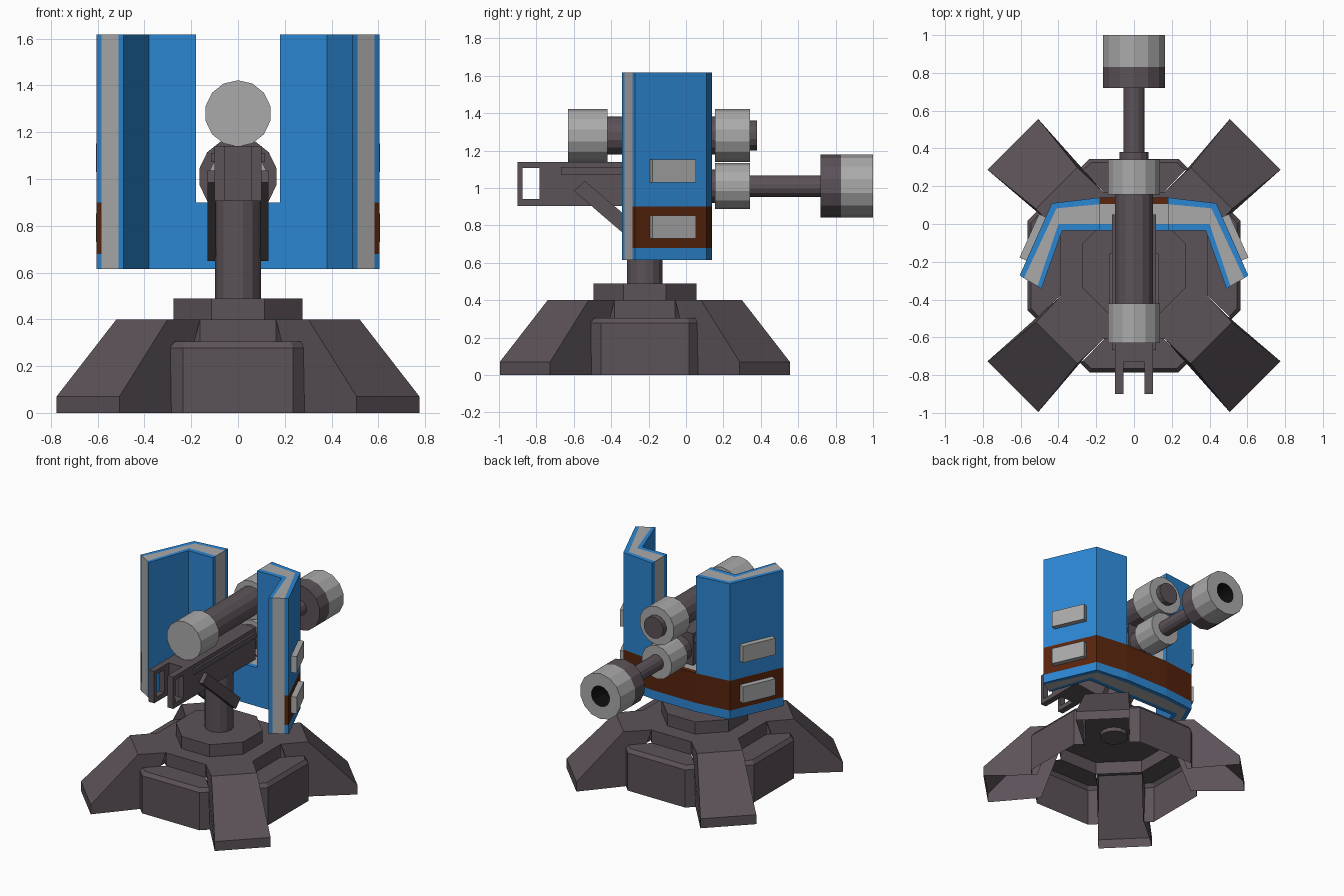
import bpy, bmesh, math
from mathutils import Matrix

if "Cube" in bpy.data.objects:
    bpy.data.objects.remove(bpy.data.objects["Cube"])


def material(name, rgb):
    m = bpy.data.materials.new(name)
    m.diffuse_color = (*rgb, 1)
    m.use_nodes = True
    m.node_tree.nodes["Principled BSDF"].inputs["Base Color"].default_value = m.diffuse_color
    return m


DARK = material("dark_metal", (0.105, 0.085, 0.098))
LIGHT = material("light_metal", (0.40, 0.40, 0.40))
BLUE = material("blue_paint", (0.025, 0.24, 0.65))
BROWN = material("brown_stripe", (0.10, 0.018, 0.004))
BLACK = material("bore_black", (0.005, 0.005, 0.005))
CY = -0.22  # y of the turning axis


def make(name, verts, faces, mat, recalc=True, weld=False):
    bm = bmesh.new()
    vs = [bm.verts.new(v) for v in verts]
    for f in faces:
        bm.faces.new([vs[i] for i in f])
    if weld:
        bmesh.ops.remove_doubles(bm, verts=bm.verts, dist=1e-5)
    if recalc:
        bmesh.ops.recalc_face_normals(bm, faces=bm.faces)
    me = bpy.data.meshes.new(name)
    bm.to_mesh(me)
    bm.free()
    me.materials.append(mat)
    ob = bpy.data.objects.new(name, me)
    bpy.context.collection.objects.link(ob)
    return ob


def prism(name, pts, lo, hi, mat, axis="z"):
    """Extrude a 2D outline along z (outline in xy) or x (outline in yz)."""
    n = len(pts)
    place = (lambda p, w: (p[0], p[1], w)) if axis == "z" else (lambda p, w: (w, p[0], p[1]))
    verts = [place(p, lo) for p in pts] + [place(p, hi) for p in pts]
    faces = [tuple(range(n))[::-1], tuple(range(n, 2 * n))]
    faces += [(i, (i + 1) % n, n + (i + 1) % n, n + i) for i in range(n)]
    return make(name, verts, faces, mat)


def rect(u0, u1, v0, v1):
    return [(u0, v0), (u1, v0), (u1, v1), (u0, v1)]


def ngon(n, r, phase):
    return [(r * math.cos(phase + i * math.tau / n), CY + r * math.sin(phase + i * math.tau / n))
            for i in range(n)]


def lathe(name, prof, zc, mat, n=14):
    """Turn a (y, radius) profile around an axis along y at height zc."""
    verts = [(r * math.sin(j * math.tau / n), y, zc + r * math.cos(j * math.tau / n))
             for y, r in prof for j in range(n)]
    faces = []
    for i in range(len(prof) - 1):
        for j in range(n):
            k = (j + 1) % n
            faces.append((i * n + j, i * n + k, (i + 1) * n + k, (i + 1) * n + j))
    return make(name, verts, faces, mat, recalc=False, weld=True)


def tube(name, y0, y1, r, zc, mat):
    return lathe(name, [(y0, 0), (y0, r), (y1, r), (y1, 0)], zc, mat)


def mirror(pts):
    return [(-x, y) for x, y in pts]


# base: four hollow legs and four bevelled panels, open underneath
leg = [(0.39, 0.16, 0.40), (0.58, 0.155, 0.40), (0.907, 0.19, 0.07), (0.907, 0.19, 0), (0.53, 0.16, 0)]
leg_verts = [(r, s * w, z) for s in (-1, 1) for r, w, z in leg]
leg_faces = [(4, 3, 2, 1, 0), (5, 6, 7, 8, 9), (0, 1, 6, 5), (1, 2, 7, 6), (2, 3, 8, 7)]
foot = [(-0.29, 0.51), (-0.235, 0.565), (0.235, 0.565), (0.29, 0.51)]
lip = [(-0.27, 0.505), (-0.225, 0.545), (0.225, 0.545), (0.27, 0.505)]
panel_verts = [(x, y, z) for ring, z in ((foot, 0), (foot, 0.278), (lip, 0.305)) for x, y in ring]
panel_verts += [(0.16, 0.39, 0.305), (-0.16, 0.39, 0.305)]
panel_faces = [(i, i + 1, i + 5, i + 4) for i in (0, 1, 2, 4, 5, 6)] + [(8, 9, 10, 11, 12, 13)]
for q in range(4):
    for name, v, f, a in (("base_leg", leg_verts, leg_faces, 45), ("base_panel", panel_verts, panel_faces, 0)):
        ob = make(f"{name}_{q + 1}", v, f, DARK)
        ob.data.transform(Matrix.Translation((0, CY, 0)) @ Matrix.Rotation(math.radians(a + 90 * q), 4, "Z"))

# hub cap, open underneath
oct_pts = ngon(8, 0.39 / math.cos(math.pi / 8), math.pi / 8)
make("base_hub", [(x, y, z) for z in (0.305, 0.40) for x, y in oct_pts],
     [(i, (i + 1) % 8, 8 + (i + 1) % 8, 8 + i) for i in range(8)] + [tuple(range(8, 16))], DARK)
prism("turntable", ngon(8, 0.275 / math.cos(math.pi / 8), math.pi / 8), 0.40, 0.49, DARK)
prism("post", ngon(14, 0.098, 0), 0.37, 0.92, DARK)

# shield: outer skin, grey core and inner skin, notched in the middle
lines = [
    [(0.18, 0.14), (0.435, 0.11), (0.605, -0.272)],
    [(0.18, 0.105), (0.41, 0.083), (0.583, -0.287)],
    [(0.18, 0.0), (0.40, 0.0), (0.511, -0.329)],
    [(0.18, -0.035), (0.38, -0.035), (0.49, -0.343)],
]


def shield_layer(name, k, z0, z1, mat, split=False):
    half = lines[k] + lines[k + 1][::-1]
    if split:
        prism(name + "_right", half, z0, z1, mat)
        prism(name + "_left", mirror(half), z0, z1, mat)
    else:
        prism(name, half + mirror(half[::-1]), z0, z1, mat)


shield_layer("shield_outer_bottom", 0, 0.615, 0.68, BLUE)
shield_layer("shield_stripe", 0, 0.68, 0.90, BROWN)
shield_layer("shield_outer_wing", 0, 0.90, 1.617, BLUE, True)
for k, nm, mt in ((1, "core", LIGHT), (2, "inner", BLUE)):
    shield_layer(f"shield_{nm}_bottom", k, 0.615, 0.90, mt)
    shield_layer(f"shield_{nm}_wing", k, 0.90, 1.617, mt, True)

# raised plates on the shield sides
plate = [(0.466, 0.037), (0.569, -0.194), (0.606, -0.178), (0.503, 0.053)]
for z in (0.73, 1.03):
    prism(f"side_plate_right_{z}", plate, z, z + 0.122, LIGHT)
    prism(f"side_plate_left_{z}", mirror(plate), z, z + 0.122, LIGHT)

# gun body with handle prongs, rails and diagonal braces
prism("gun_body", rect(-0.73, 0.06, 0.905, 1.14), -0.10, 0.10, DARK, "x")
brace = [(-0.60, 0.985), (-0.54, 1.037), (-0.155, 0.71), (-0.21, 0.65)]
for side, s in (("left", -1), ("right", 1)):
    a, b = sorted((s * 0.055, s * 0.10))
    for nm, r in (("front", rect(-0.90, -0.875, 0.905, 1.14)),
                  ("rear", rect(-0.782, -0.73, 0.905, 1.14)),
                  ("top", rect(-0.875, -0.782, 1.108, 1.14)),
                  ("bottom", rect(-0.875, -0.782, 0.905, 0.94))):
        prism(f"handle_{nm}_{side}", r, a, b, DARK, "x")
    a, b = sorted((s * 0.10, s * 0.116))
    prism(f"rail_{side}", rect(-0.667, 0.05, 1.073, 1.112), a, b, DARK, "x")
    a, b = sorted((s * 0.095, s * 0.13))
    prism(f"brace_{side}", brace, a, b, DARK, "x")

# upper tube
tube("upper_tube", -0.43, 0.16, 0.102, 1.28, DARK)
tube("upper_front_cap", -0.63, -0.42, 0.142, 1.28, LIGHT)
tube("upper_rear_collar", 0.155, 0.342, 0.142, 1.28, LIGHT)
tube("upper_rear_plug", 0.34, 0.38, 0.08, 1.28, DARK)

# lower barrel and hollow muzzle
tube("barrel_sleeve", 0.0, 0.16, 0.09, 1.01, DARK)
tube("barrel_collar", 0.155, 0.342, 0.123, 1.01, LIGHT)
tube("barrel", 0.34, 0.73, 0.057, 1.01, DARK)
tube("muzzle_base", 0.72, 0.83, 0.168, 1.01, DARK)
lathe("muzzle_ring", [(0.83, 0.168), (1.0, 0.168), (1.0, 0.075)], 1.01, LIGHT)
lathe("muzzle_bore", [(1.0, 0.075), (0.86, 0.075), (0.86, 0)], 1.01, BLACK)
